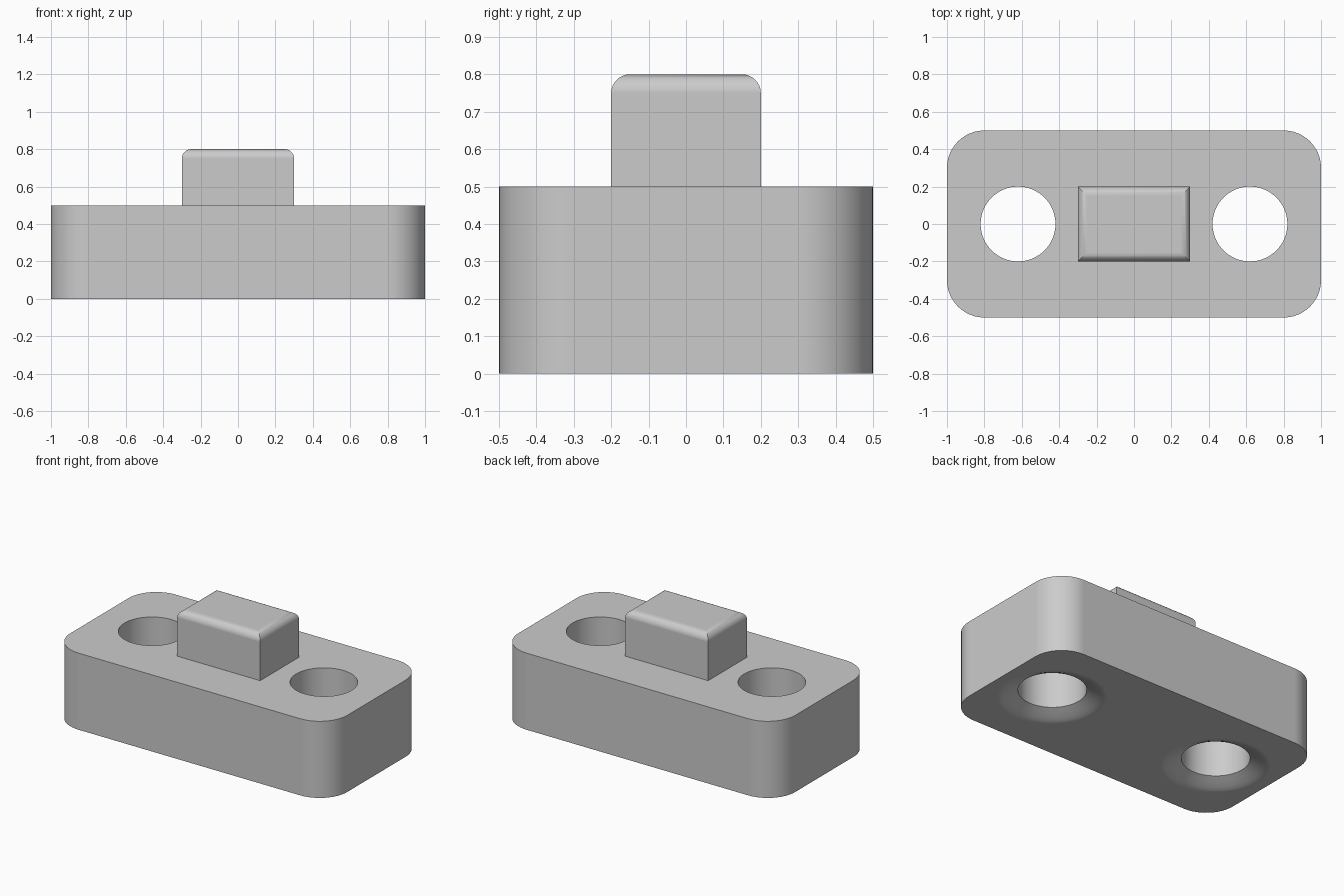
import bpy, bmesh, math

cube = bpy.data.objects.get("Cube")
if cube:
    bpy.data.objects.remove(cube, do_unlink=True)

grey = bpy.data.materials.new("plain grey")
grey.use_nodes = True
COLOR = (0.6, 0.6, 0.6, 1)
grey.diffuse_color = COLOR
grey.node_tree.nodes["Principled BSDF"].inputs["Base Color"].default_value = COLOR


def add_object(name, bm):
    bmesh.ops.recalc_face_normals(bm, faces=bm.faces)
    mesh = bpy.data.meshes.new(name)
    bm.to_mesh(mesh)
    bm.free()
    mesh.materials.append(grey)
    obj = bpy.data.objects.new(name, mesh)
    bpy.context.collection.objects.link(obj)
    return obj


def activate(obj):
    bpy.ops.object.select_all(action='DESELECT')
    obj.select_set(True)
    bpy.context.view_layer.objects.active = obj


def smooth(obj, degrees):
    activate(obj)
    bpy.ops.object.shade_smooth_by_angle(angle=math.radians(degrees))
    weighted = obj.modifiers.new("even shading", 'WEIGHTED_NORMAL')
    weighted.keep_sharp = True
    weighted.weight = 100


def box(size, z0, z1):
    bm = bmesh.new()
    bmesh.ops.create_cube(bm, size=1)
    for v in bm.verts:
        v.co = (v.co.x * size[0], v.co.y * size[1], z1 if v.co.z > 0 else z0)
    return bm


def lathe(profile, x, steps=64):
    """Closed solid of revolution about a vertical axis at the given x."""
    bm = bmesh.new()
    rings = [[bm.verts.new((x + r * math.cos(math.tau * i / steps),
                            r * math.sin(math.tau * i / steps), z))
              for i in range(steps)] for r, z in profile]
    for low, high in zip(rings, rings[1:]):
        for i in range(steps):
            j = (i + 1) % steps
            bm.faces.new((low[i], low[j], high[j], high[i]))
    bm.faces.new(rings[0])
    bm.faces.new(rings[-1])
    return bm


# Base block with rounded vertical corners
bm = box((2, 1), 0, 0.5)
uprights = [e for e in bm.edges if abs(e.verts[0].co.z - e.verts[1].co.z) > 0.1]
bmesh.ops.bevel(bm, geom=uprights, offset=0.2, segments=12, profile=0.5,
                affect='EDGES')
base = add_object("base_block", bm)

# Through holes, gently flared at the underside
flare = [(0.335, -0.004), (0.32, 0), (0.295, 0.005), (0.27, 0.014),
         (0.235, 0.03), (0.2, 0.048), (0.2, 0.6)]
for side, x in (("left", 0.62), ("right", -0.62)):
    cutter = add_object(side + "_hole_cutter", lathe(flare, x))
    cutter.hide_render = True
    cut = base.modifiers.new(side + "_hole", 'BOOLEAN')
    cut.operation = 'DIFFERENCE'
    cut.solver = 'EXACT'
    cut.object = cutter
    activate(base)
    bpy.ops.object.modifier_apply(modifier=cut.name)
    bpy.data.objects.remove(cutter, do_unlink=True)
smooth(base, 35)

# Raised centre lug with rounded top edges, open where it meets the base
bm = box((0.6, 0.4), 0.5, 0.8)
bmesh.ops.delete(bm, geom=[f for f in bm.faces if f.calc_center_median().z < 0.51],
                 context='FACES_ONLY')
rim = [e for e in bm.edges if all(v.co.z > 0.79 for v in e.verts)]
bmesh.ops.bevel(bm, geom=rim, offset=0.05, segments=8, profile=0.5, affect='EDGES')
lug = add_object("centre_lug", bm)
smooth(lug, 25)
